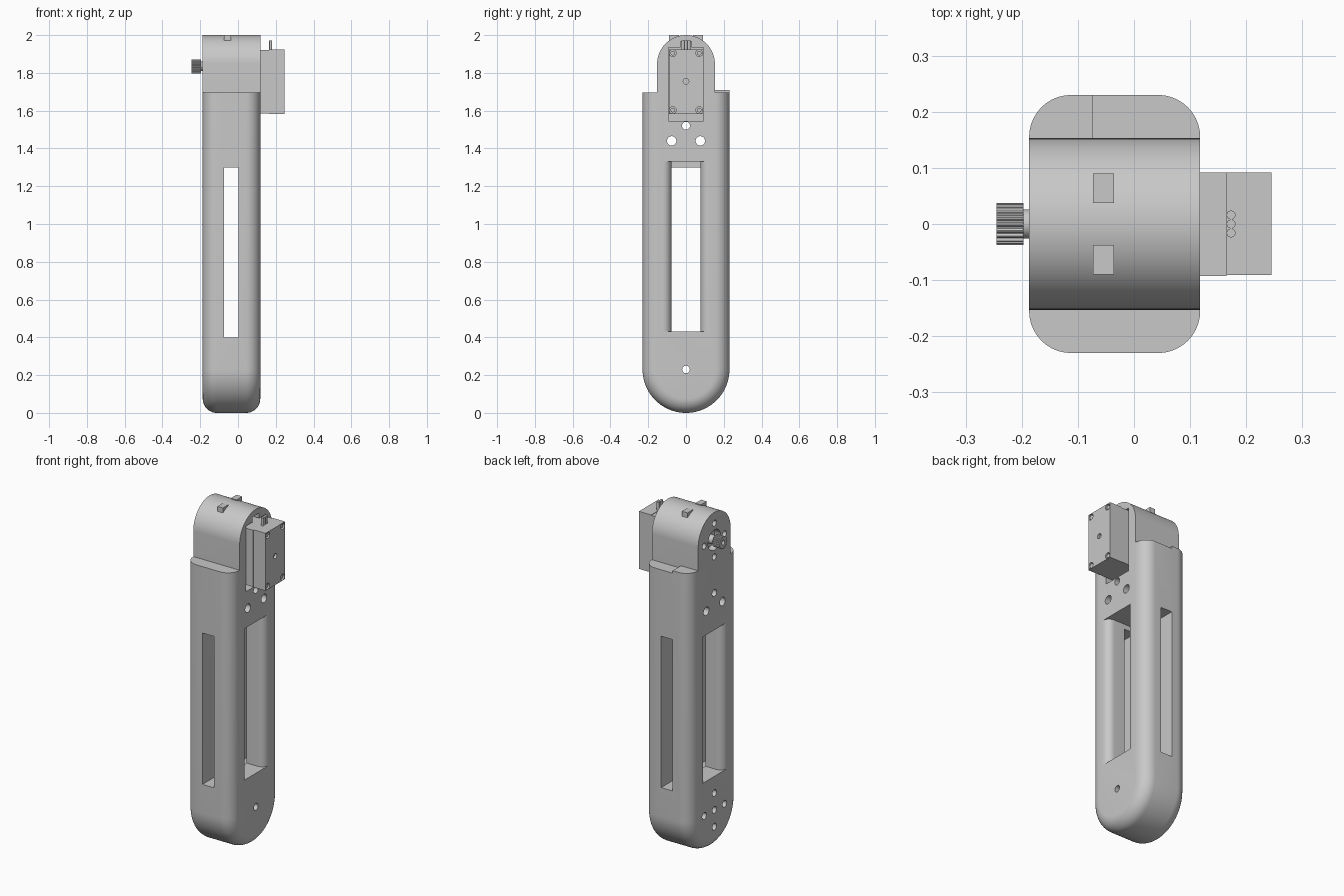
import bpy, bmesh
from math import sin, cos, pi, radians

cube = bpy.data.objects.get("Cube")
if cube:
    bpy.data.objects.remove(cube, do_unlink=True)

grey = bpy.data.materials.new("light grey")
grey.use_nodes = True
GREY = (0.58, 0.58, 0.58, 1)
grey.diffuse_color = GREY
grey.node_tree.nodes["Principled BSDF"].inputs["Base Color"].default_value = GREY

X0, X1 = -0.187, 0.118      # side faces of the link
HALF, FILLET = 0.23, 0.075  # half depth and edge rounding
SHOULDER = 1.695
AXIS = 1.835                # height of the output shaft


def loft(name, rings):
    """Closed solid through rings of equal point count."""
    bm = bmesh.new()
    loops = [[bm.verts.new(p) for p in ring] for ring in rings]
    n = len(loops[0])
    for a, b in zip(loops, loops[1:]):
        for i in range(n):
            j = (i + 1) % n
            bm.faces.new((a[i], a[j], b[j], b[i]))
    bm.faces.new(loops[0])
    bm.faces.new(loops[-1])
    bmesh.ops.recalc_face_normals(bm, faces=bm.faces)
    mesh = bpy.data.meshes.new(name)
    bm.to_mesh(mesh)
    bm.free()
    mesh.materials.append(grey)
    obj = bpy.data.objects.new(name, mesh)
    bpy.context.collection.objects.link(obj)
    return obj


def box(name, x, y, z):
    return loft(name, [[(a, y[0], z[0]), (a, y[1], z[0]), (a, y[1], z[1]), (a, y[0], z[1])] for a in x])


def rod(name, x, y, z, r, n=24, teeth=0.0):
    """Cylinder along x, optionally with teeth."""
    def ring(a):
        pts = []
        for i in range(n):
            q = r - teeth * (i // 2 % 2)
            t = 2 * pi * i / n
            pts.append((a, y + q * cos(t), z + q * sin(t)))
        return pts
    return loft(name, [ring(a) for a in x])


def activate(obj):
    bpy.ops.object.select_all(action='DESELECT')
    obj.select_set(True)
    bpy.context.view_layer.objects.active = obj


def cut(obj, cutters):
    activate(obj)
    for c in cutters:
        mod = obj.modifiers.new("cut", 'BOOLEAN')
        mod.operation, mod.solver, mod.object = 'DIFFERENCE', 'EXACT', c
        bpy.ops.object.modifier_apply(modifier=mod.name)


def smooth(obj):
    activate(obj)
    bpy.ops.object.shade_smooth_by_angle(angle=radians(30))


def discard(cutters):
    for c in cutters:
        bpy.data.objects.remove(c, do_unlink=True)


# Main link: rounded foot, filleted sides, flat shoulders
def outline(x, inset):
    r = HALF - inset
    arc = [(x, -r * cos(pi * i / 40), HALF - r * sin(pi * i / 40)) for i in range(41)]
    return arc + [(x, r, SHOULDER), (x, -r, SHOULDER)]


# Angles run from the tangent on the edge to the tangent on the side face
steps = [i * pi / 2 / 10 for i in range(11)]
rings = [outline(X0 + FILLET * (1 - sin(t)), FILLET * (1 - cos(t))) for t in reversed(steps)]
rings += [outline(X1 - FILLET * (1 - sin(t)), FILLET * (1 - cos(t))) for t in steps]
body = loft("link_body", rings)

# Domed head
HEAD_R = 0.153
dome = [(HEAD_R * cos(pi * i / 40), 2 - HEAD_R + HEAD_R * sin(pi * i / 40)) for i in range(41)]
dome += [(-HEAD_R, SHOULDER), (HEAD_R, SHOULDER)]
head = loft("link_head", [[(x, y, z) for y, z in dome] for x in (X0, X1)])


# Side window with outward-flaring rounded jambs
def window(face, inner, z0, z1):
    out = 1 if face > inner else -1
    r, gap = 0.045, 0.077
    side = [(inner, gap)]
    side += [(face - out * r * (1 - sin(t)), gap + r * (1 - cos(t))) for t in steps]
    side.append((face + out * 0.05, gap + r))
    ring = side + [(x, -y) for x, y in reversed(side)]
    return loft("window_cutter", [[(x, y, z) for x, y in ring] for z in (z0, z1)])


body_cutters = [
    window(X1, -0.04, 0.43, 1.33),
    window(X0, -0.03, 0.43, 1.3),
    box("slot_cutter", (-0.073, 0.002), (-0.3, 0.3), (0.4, 1.3)),
    rod("pin_cutter", (-0.3, 0.3), 0, 0.23, 0.02),
    rod("bolt_cutter", (-0.3, 0.3), 0, 1.52, 0.021),
]
for s in (-1, 1):
    body_cutters.append(rod("bolt_cutter", (-0.3, 0.3), s * 0.076, 1.44, 0.025))
    # Bolt circle on the foot, right side only
    body_cutters.append(rod("foot_cutter", (-0.3, -0.1), s * 0.095, 0.23, 0.02))
    body_cutters.append(rod("foot_cutter", (-0.3, -0.1), 0, 0.23 + s * 0.1, 0.02))

# Motor pocket shared by body and head
pocket = box("pocket_cutter", (0.03, 0.2), (-0.0935, 0.0935), (1.545, 1.935))
cut(body, body_cutters + [pocket])

head_cutters = [
    box("wire_cutter", (0.03, 0.2), (-0.03, 0.03), (1.9, 1.965)),
    rod("bearing_cutter", (-0.3, X0 + 0.04), 0, AXIS, 0.06, 40),
]
for s in (-1, 1):
    head_cutters.append(rod("horn_cutter", (-0.3, -0.1), s * 0.095, AXIS, 0.018))
    head_cutters.append(rod("horn_cutter", (-0.3, -0.1), 0, AXIS + s * 0.1, 0.018))
cut(head, head_cutters + [pocket])
discard(body_cutters + head_cutters + [pocket])
smooth(body)
smooth(head)

# Raised half of the rear shoulder
tip = [(X0, HEAD_R), (-0.073, HEAD_R), (-0.073, HALF)]
tip += [(X0 + FILLET * (1 - sin(t)), HALF - FILLET * (1 - cos(t))) for t in steps]
smooth(loft("shoulder_pad", [[(x, y, z) for x, y in tip] for z in (SHOULDER, 1.71)]))

# Clips on top of the head
for label, s in (("front", -1), ("rear", 1)):
    box(label + "_clip", (-0.073, -0.036), sorted((s * 0.037, s * 0.09)), (1.96, 2.0))

# Motor case and end cap
box("motor_case", (0.035, 0.165), (-0.0925, 0.0915), (1.585, 1.922))
cap = box("motor_cap", (0.165, 0.245), (-0.091, 0.092), (1.583, 1.925))
corners = [(y, z) for y in (-0.07, 0.07) for z in (1.603, 1.905)]
holes = [rod("screw_cutter", (0.23, 0.3), y, z, 0.018) for y, z in corners]
holes.append(rod("centre_cutter", (0.23, 0.3), 0, 1.755, 0.015))
cut(cap, holes)
discard(holes)
smooth(cap)
for i, (y, z) in enumerate(corners):
    smooth(rod("motor_screw_%d" % (i + 1), (0.22, 0.24), y, z, 0.012))

# Three lead wires rising from the case
for i in (-1, 0, 1):
    smooth(loft("wire_%d" % (i + 2), [
        [(0.173 + 0.008 * cos(k * pi / 8), i * 0.016 + 0.008 * sin(k * pi / 8), z) for k in range(16)]
        for z in (1.92, 1.972)]))

# Output shaft with a toothed end
smooth(rod("shaft_neck", (-0.2, X0 + 0.05), 0, AXIS, 0.026, 32))
knob = rod("shaft_spline", (-0.245, -0.197), 0, AXIS, 0.037, 80, 0.004)
bore = rod("bore_cutter", (-0.3, -0.215), 0, AXIS, 0.014)
cut(knob, [bore])
discard([bore])
